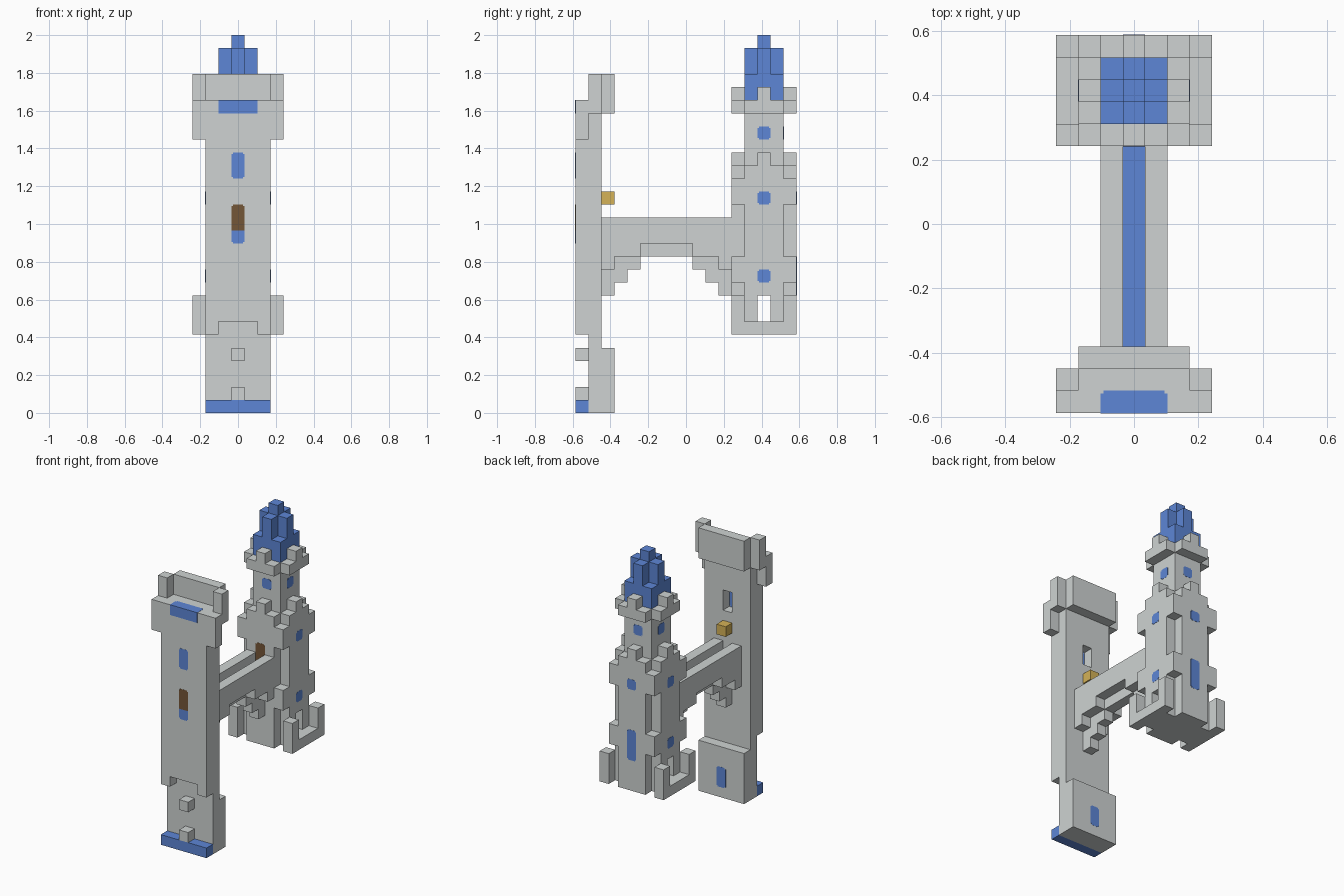
import bpy
import bmesh
from mathutils import Vector

cube = bpy.data.objects.get("Cube")
if cube:
    bpy.data.objects.remove(cube, do_unlink=True)

U = 2 / 29        # size of one building block
MID = 8.5         # half the depth, in blocks
T = 0.015         # how far a plate stands out, in blocks
CUT = 0.12        # corner notch of a window, in blocks


def material(name, rgb):
    m = bpy.data.materials.new(name)
    m.use_nodes = True
    m.diffuse_color = (*rgb, 1)
    m.node_tree.nodes["Principled BSDF"].inputs["Base Color"].default_value = (*rgb, 1)
    return m


STONE = material("grey stone", (0.62, 0.65, 0.645))
BLUE = material("blue", (0.11, 0.24, 0.67))
BROWN = material("brown wood", (0.175, 0.092, 0.038))
GOLD = material("gold", (0.66, 0.445, 0.095))


def build(name, mat, boxes):
    """One object from boxes given as (x0, x1, y0, y1, z0, z1) in blocks."""
    bm = bmesh.new()
    for x0, x1, y0, y1, z0, z1 in boxes:
        verts = bmesh.ops.create_cube(bm, size=1)["verts"]
        size = Vector((x1 - x0, y1 - y0, z1 - z0))
        centre = Vector((x0 + x1, y0 + y1 - 2 * MID, z0 + z1)) / 2
        for v in verts:
            v.co = (v.co * size + centre) * U
    mesh = bpy.data.meshes.new(name)
    bm.to_mesh(mesh)
    bm.free()
    mesh.materials.append(mat)
    obj = bpy.data.objects.new(name, mesh)
    bpy.context.collection.objects.link(obj)
    return obj


def both(x0, x1, *rest):
    """A box and its mirror image across x."""
    return [(x0, x1, *rest), (-x1, -x0, *rest)]


def y_plate(y, z0, z1, low=CUT, high=CUT):
    """Thin plate on a front or back face, notched at its corners."""
    return [(-.5, .5, y - T, y + T, z0 + low, z1 - high),
            (CUT - .5, .5 - CUT, y - T, y + T, z0, z1)]


# Front gate wall
build("gate_base", STONE, [(-2.5, 2.5, 1, 3, 0, 5)])
build("gate_step", BLUE, [(-2.5, 2.5, 0, 1, 0, 1)])
build("gate_knobs", STONE, [(-.5, .5, 0, 1, z, z + 1) for z in (1, 4)])
build("gate_wall_front", STONE, [(-2.5, 2.5, 0, 1, 7, 24)] + both(1.5, 2.5, 0, 1, 6, 7))
build("gate_wall_back", STONE, both(.5, 2.5, 1, 2, 5, 24)
      + [(-.5, .5, 1, 2, 5, 18), (-.5, .5, 1, 2, 20, 24)])
build("gate_parapet", STONE, [(-2.5, 2.5, 2, 3, 23, 26)])
build("gate_ears", STONE, both(2.5, 3.5, 0, 1, 21, 24) + both(2.5, 3.5, 1, 2, 23, 26))
build("gate_banner", BLUE, [(-1.5, 1.5, -T, 1 - CUT, 23, 24 + T),
                            (CUT - 1.5, 1.5 - CUT, -T, 1, 23, 24 + T)])
build("gate_windows", BLUE, y_plate(0, 18, 20) + y_plate(1, 18, 20) + y_plate(3, 1, 3))
build("gate_threshold", BLUE, y_plate(0, 13, 14, high=0))
build("gate_door", BROWN, y_plate(0, 14, 16, low=0))
build("gate_lantern", GOLD, [(-.5, .5, 2, 3, 16, 17)])

# Bridge with a central rib and stepped brackets at both ends
bridge = both(.5, 1.5, 2, 12, 13, 15) + [(-.5, .5, 2, 12, 13, 14)]
brackets = []
for start, step in ((2, 1), (11, -1)):
    for i in range(3):
        y = start + i * step
        brackets.append((-.5, .5, y, y + 1, 9 + i, 13))
        brackets += both(.5, 1.5, y, y + 1, 11 if i == 0 else 12, 13)
build("bridge", STONE, bridge)
build("bridge_rib", STONE, [(-.5, .5, 5, 9, 12, 13)])
build("bridge_brackets", STONE, brackets)
build("bridge_runner", BLUE, [(-.5, .5, 2, 12, 14, 14 + T)])


# Tower, standing around its own centre line
C = 14.5


def block(r, z0, z1):
    return [(-r, r, C - r, C + r, z0, z1)]


def plus(r, arm, z0, z1):
    """Square section with the corners left out."""
    return [(-r, r, C - arm, C + arm, z0, z1), (-arm, arm, C - r, C + r, z0, z1)]


def merlons(z):
    """One raised block in the middle of each side."""
    return (both(1.5, 2.5, C - .5, C + .5, z, z + 1)
            + [(-.5, .5, y, y + 1, z, z + 1) for y in (12, 16)])


def side_windows(r, z):
    """Small notched windows on the left and right faces."""
    w = .5 - CUT
    return (both(r - T, r + T, C - .5, C + .5, z + CUT, z + 1 - CUT)
            + both(r - T, r + T, C - w, C + w, z, z + 1))


# Balcony floor, corner posts and the passage between two feet
posts = []
for y in (12, 16):
    posts += both(2.5, 3.5, y, y + 1, 6, 9)
feet = []
for y0, y1, s0, s1 in ((12, 14, 13, 14), (15, 17, 15, 16)):
    feet += [(-1.5, 1.5, y0, y1, 7, 9), (-2.5, 2.5, s0, s1, 7, 9)]
build("tower_floor", STONE, [(-3.5, 3.5, 13, 16, 6, 7), (-1.5, 1.5, 12, 17, 6, 7)])
build("tower_posts", STONE, posts)
build("tower_feet", STONE, feet)

# Body with two square bands, then the narrower upper shaft
build("tower_body", STONE, plus(2.5, 1.5, 9, 19))
build("tower_bands", STONE, block(2.5, 10, 12) + block(2.5, 16, 18))
build("tower_merlons", STONE, merlons(19))
build("tower_shaft", STONE, block(1.5, 19, 24))
build("tower_crown", STONE, plus(2.5, 1.5, 23, 24) + merlons(24))

# Spire
build("spire", BLUE, block(1.5, 24, 26) + plus(1.5, .5, 26, 28) + block(.5, 28, 29))

# Tower openings
build("tower_upper_windows", BLUE,
      side_windows(1.5, 21) + y_plate(13, 21, 22) + y_plate(16, 21, 22))
build("tower_middle_windows", BLUE, side_windows(2.5, 16) + y_plate(17, 16, 17))
build("tower_lower_windows", BLUE, side_windows(2.5, 10))
build("tower_tall_window", BLUE, y_plate(17, 9, 12))
build("tower_door", BROWN, y_plate(12, 14, 16, low=0))
